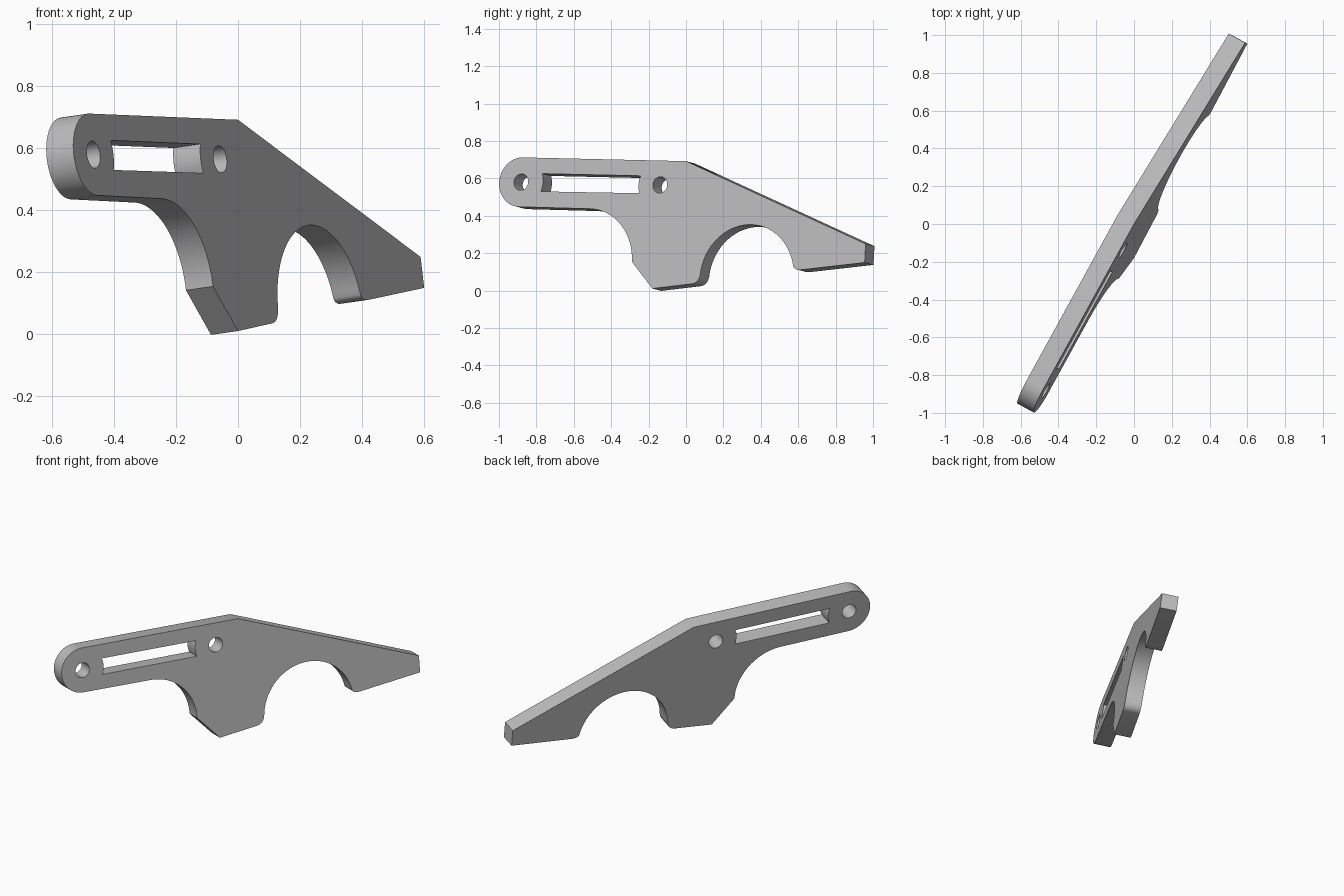
import bpy
import bmesh
from math import cos, sin, radians
from mathutils import Vector, Matrix

cube = bpy.data.objects.get("Cube")
if cube:
    bpy.data.objects.remove(cube, do_unlink=True)

# Plate frame: the plate stands diagonally and leans back slightly
normal = Vector((0.871, -0.476, 0.126)).normalized()
along = Vector((-normal.y, normal.x, 0)).normalized()
up = normal.cross(along)
THICK = 0.1
origin = Vector((0, 0, 0.692))   # top corner of the front face


def flat(y, z):
    """Side-view position to a point in the plate's own plane."""
    v = (z - origin.z) / up.z
    return Vector(((y - up.y * v) / along.y, v))


def arc(centre, r, start, end, steps):
    angles = [radians(start + (end - start) * i / steps) for i in range(steps + 1)]
    return [centre + Vector((cos(a), sin(a))) * r for a in angles]


def rounded(a, corner, b, steps=8):
    ts = [i / steps for i in range(1, steps)]
    return [a] + [a * (1 - t) ** 2 + corner * 2 * t * (1 - t) + b * t * t for t in ts] + [b]


end_hole = flat(-0.882, 0.58)
mid_hole = flat(-0.139, 0.565)
arch_centre = flat(0.325, 0.07)
arch = arc(arch_centre, 0.285, 173, 12, 40)

# Outer outline: arm, rear hollow, centre foot, arch, front foot
outline = [flat(0, 0.692)]
outline += arc(end_hole, 0.133, 89, 269, 32)
outline += arc(flat(-0.54, 0.155), 0.285, 88, 0, 24)
outline += [flat(-0.18, 0.011)]
outline += rounded(flat(0.03, 0.036), flat(0.073, 0.041), arch[0])
outline += arch[1:-1]
outline += rounded(arch[-1], flat(0.58, 0.107), flat(0.62, 0.112))
outline += [flat(0.955, 0.15), flat(0.96, 0.25)]

# Slot whose ends are concentric with the two holes
slot = arc(end_hole, 0.134, -22, 20, 10) + arc(mid_hole, 0.131, 158, 200, 10)
holes = [arc(c, 0.044, 0, 350, 35) for c in (end_hole, mid_hole)]

# Filled, extruded profile
curve = bpy.data.curves.new("plate_profile", "CURVE")
curve.dimensions = "2D"
curve.fill_mode = "BOTH"
curve.extrude = THICK / 2
for loop in [outline, slot] + holes:
    spline = curve.splines.new("POLY")
    spline.points.add(len(loop) - 1)
    for point, p in zip(spline.points, loop):
        point.co = (p.x, p.y, 0, 1)
    spline.use_cyclic_u = True
profile = bpy.data.objects.new("plate_profile", curve)
bpy.context.collection.objects.link(profile)
bpy.context.view_layer.update()
mesh = bpy.data.meshes.new_from_object(
    profile.evaluated_get(bpy.context.evaluated_depsgraph_get()))
bpy.data.objects.remove(profile, do_unlink=True)

# Clean the mesh and stand it up
bm = bmesh.new()
bm.from_mesh(mesh)
bmesh.ops.remove_doubles(bm, verts=bm.verts, dist=0.0001)
frame = Matrix((along, up, normal)).transposed().to_4x4()
frame.translation = origin - normal * THICK / 2
bmesh.ops.transform(bm, matrix=frame, verts=bm.verts)
bmesh.ops.recalc_face_normals(bm, faces=bm.faces)
bm.to_mesh(mesh)
bm.free()

plate = bpy.data.objects.new("bracket_plate", mesh)
mesh.name = "bracket_plate"
bpy.context.collection.objects.link(plate)

# Plain grey metal
grey = bpy.data.materials.new("plain_grey")
grey.use_nodes = True
colour = (0.5, 0.5, 0.5, 1)
grey.diffuse_color = colour
grey.node_tree.nodes["Principled BSDF"].inputs["Base Color"].default_value = colour
mesh.materials.clear()
mesh.materials.append(grey)

bpy.ops.object.select_all(action="DESELECT")
plate.select_set(True)
bpy.context.view_layer.objects.active = plate
bpy.ops.object.shade_smooth_by_angle(angle=radians(30))
